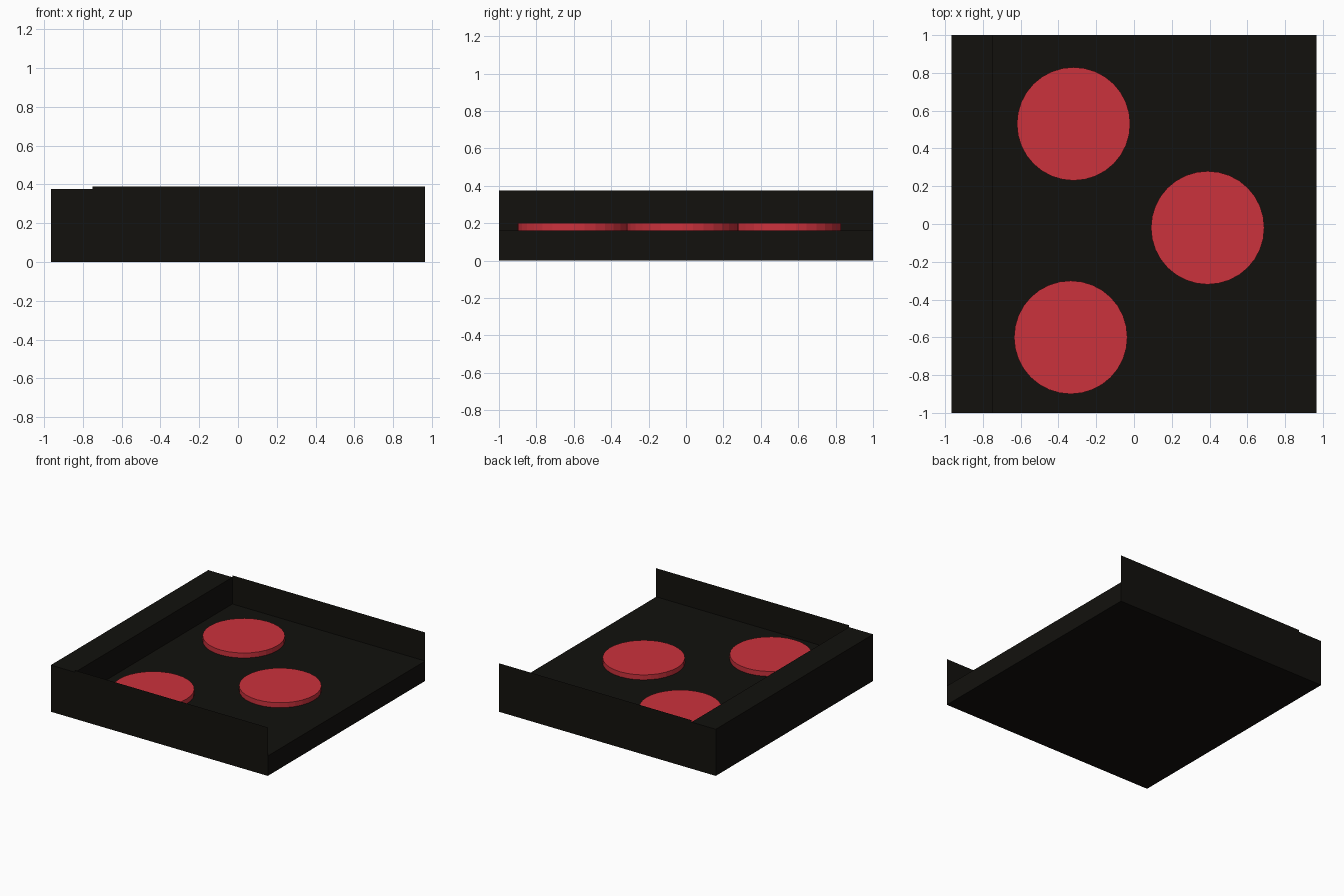
import bpy
from math import pi

if "Cube" in bpy.data.objects:
    bpy.data.objects.remove(bpy.data.objects["Cube"])


def material(name, rgb):
    m = bpy.data.materials.new(name)
    m.diffuse_color = (*rgb, 1)
    m.use_nodes = True
    m.node_tree.nodes["Principled BSDF"].inputs["Base Color"].default_value = m.diffuse_color
    return m


black = material("black", (0.006, 0.0055, 0.004))
red = material("red", (0.6, 0.032, 0.046))


def finish(name, mat):
    ob = bpy.context.object
    ob.name = name
    ob.data.materials.append(mat)
    return ob


def box(name, x0, x1, z0, z1):
    bpy.ops.mesh.primitive_cube_add(size=1, location=((x0 + x1) / 2, 0, (z0 + z1) / 2))
    ob = finish(name, black)
    ob.scale = (x1 - x0, 2, z1 - z0)


def side_wall(name, y):
    # single sheet closing the long side of the tray
    bpy.ops.mesh.primitive_plane_add(size=1, location=(0.1075, y, 0.2025),
                                     rotation=(pi / 2 if y < 0 else -pi / 2, 0, 0))
    ob = finish(name, black)
    ob.scale = (1.715, 0.375, 1)


# Floor slab and raised end block
box("floor_slab", -0.75, 0.965, 0, 0.16)
box("end_block", -0.965, -0.75, 0, 0.375)

# Thin side walls, slightly taller than the block
side_wall("front_wall", -1)
side_wall("back_wall", 1)

# Three red discs resting on the floor
for i, (x, y) in enumerate([(-0.32, 0.53), (0.39, -0.02), (-0.335, -0.60)]):
    bpy.ops.mesh.primitive_cylinder_add(vertices=32, radius=0.3, depth=0.04,
                                        location=(x, y, 0.18))
    finish(f"disc_{i + 1}", red)
